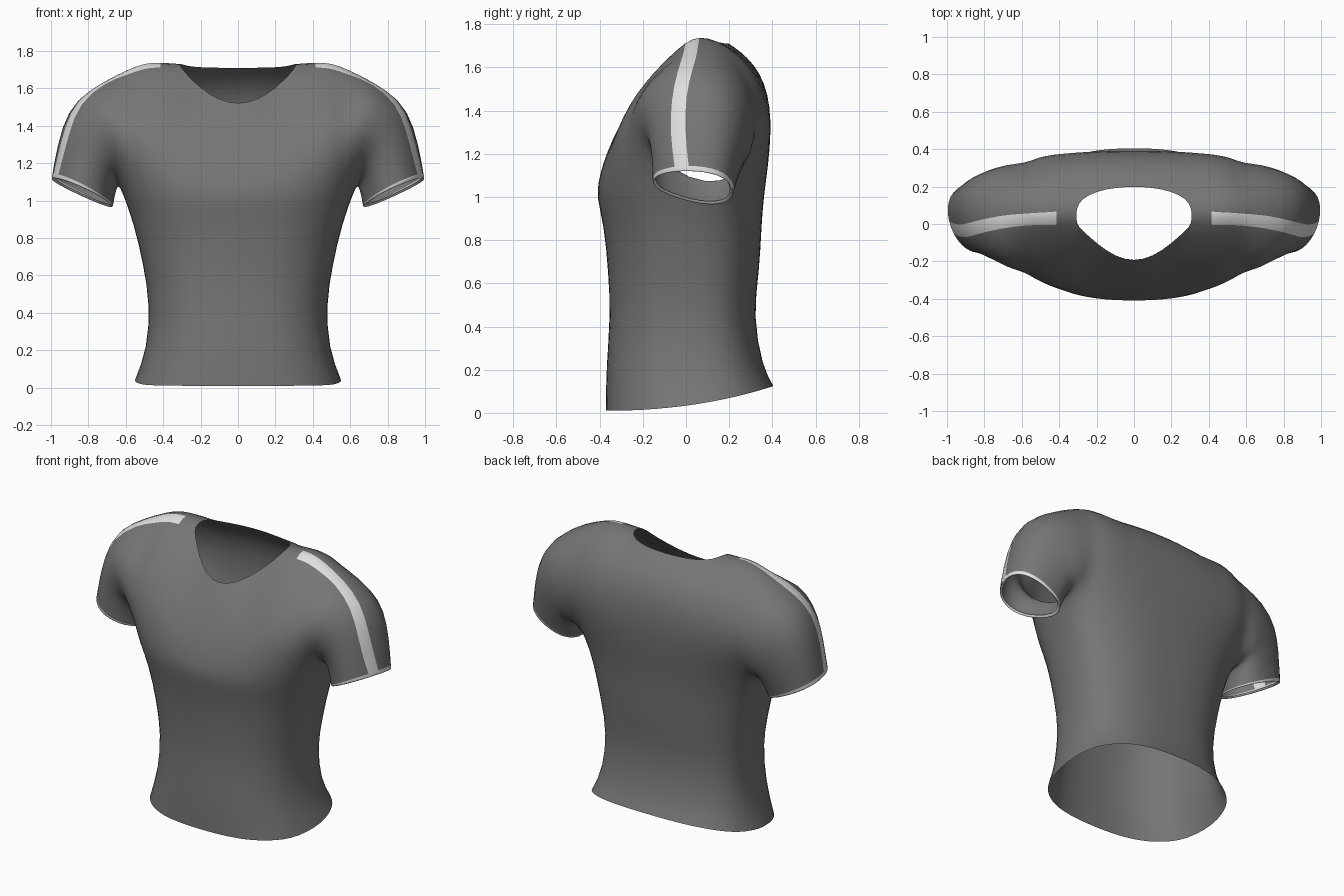
import bpy, bmesh, math

if "Cube" in bpy.data.objects:
    bpy.data.objects.remove(bpy.data.objects["Cube"])


def make_material(name, value):
    m = bpy.data.materials.new(name)
    m.use_nodes = True
    colour = (value, value, value, 1)
    m.diffuse_color = colour
    m.node_tree.nodes["Principled BSDF"].inputs["Base Color"].default_value = colour
    return m


CLOTH, TRIM = 0, 1
STEPS = 8            # points up each side of the yoke and sleeve
ARMPIT_WIDTH = 0.62
SKEW = 0.045         # how far the sleeve crown sits behind its middle
TILT = 0.13          # how much the sleeve drops towards the back
bm = bmesh.new()


def vert(x, y, z):
    return bm.verts.new((x, y, z))


def skin(a, b, colour=CLOTH):
    """Quads between two rows of vertices."""
    for i in range(len(a) - 1):
        face = bm.faces.new((a[i], b[i], b[i + 1], a[i + 1]))
        face.material_index = colour
        face.smooth = True


# Torso levels: height, half width, front, back
levels = [(0.0, 0.555, -0.372, 0.405), (0.21, 0.487, -0.37, 0.355),
          (0.45, 0.475, -0.35, 0.31), (0.65, 0.508, -0.36, 0.34),
          (0.87, 0.558, -0.38, 0.35)]
chest = (1.0, ARMPIT_WIDTH, -0.415, 0.36)

# Yoke columns: chest x, top x, front edge y and z, back edge y and z
columns = [(0.0, 0.0, -0.20, 1.515, 0.20, 1.71),
           (0.1, 0.1, -0.175, 1.535, 0.195, 1.71),
           (0.2, 0.2, -0.105, 1.60, 0.175, 1.712),
           (0.29, 0.28, -0.03, 1.68, 0.135, 1.72),
           (0.36, 0.31, 0.0, 1.72, 0.085, 1.735),
           (0.45, 0.42, 0.005, 1.728, 0.06, 1.745),
           (0.53, 0.5, 0.005, 1.722, 0.06, 1.738),
           (0.585, 0.58, 0.0, 1.69, 0.055, 1.706)]


def section_y(level, frac, side):
    """Depth of the rounded torso section at a fraction of its width."""
    z, w, front, back = level
    mid = 0.05
    reach = (front if side < 0 else back) - mid
    return mid + reach * (1 - frac ** 2.5) ** 0.4


def torso_point(level, frac, y):
    z = level[0]
    if z == 0:       # hem rises towards the back
        z = 0.01 + 0.2 * max(y + 0.37, 0) ** 2.2
    return vert(level[1] * frac, y, z)


def column(col, side):
    """One vertical line of the shirt: torso part and yoke part."""
    xb, xt, yf, zf, yb, zb = col
    frac = xb / ARMPIT_WIDTH
    torso = [torso_point(l, frac, section_y(l, frac, side)) for l in levels]
    y0 = section_y(chest, frac, side)
    z0 = 1.0 + 0.04 * frac ** 4
    if side < 0:
        y1, z1, power = yf, zf, 1.6 + 0.5 * frac
        swell, crown = 0.16 * frac ** 3, 0
    else:
        y1, z1, power = yb, zb, 7
        swell, crown = 0.035 + 0.13 * frac ** 3, 0.045 * frac ** 2
    yoke = []
    for j in range(STEPS):
        t = j / (STEPS - 1)
        s = t if side < 0 else 1 - (1 - t) ** 1.6
        d = s ** power
        y = y0 + (y1 - y0) * d + side * swell * math.sin(math.pi * s)
        z = z0 + (z1 - z0) * s + crown * 4 * d * (1 - d)
        yoke.append(vert(xb + (xt - xb) * s, y, z))
    return torso, yoke


fronts = [column(c, -1) for c in columns]
backs = [column(c, 1) for c in columns]
for panel in (fronts, backs):
    for (ta, ya), (tb, yb) in zip(panel, panel[1:]):
        skin(ta + ya, tb + yb)

# Shoulder strip from the neck opening to the armhole
for i in range(4, len(columns) - 1):
    f, b = fronts[i][1][-1], backs[i][1][-1]
    f2, b2 = fronts[i + 1][1][-1], backs[i + 1][1][-1]
    skin([f, b], [f2, b2], TRIM if i > 4 else CLOTH)

# Side panels under the arm
under = []
for y_off in (-0.05, 0.06):
    torso = [torso_point(l, 0.995, 0.04 + y_off) for l in levels]
    under.append((torso, vert(ARMPIT_WIDTH, 0.04 + y_off, 1.05)))
strips = [fronts[-1][0] + [fronts[-1][1][0]]]
strips += [t + [u] for t, u in under]
strips += [backs[-1][0] + [backs[-1][1][0]]]
for a, b in zip(strips, strips[1:]):
    skin(a, b)

# Sleeve rings: outer x, z, inner x, z, front, back, stripe centre
rings = [(0.71, 1.65, 0.635, 1.07, -0.24, 0.325, 0.015),
         (0.87, 1.555, 0.64, 1.065, -0.19, 0.295, -0.015),
         (0.945, 1.41, 0.648, 1.04, -0.165, 0.27, -0.03),
         (0.985, 1.22, 0.656, 0.995, -0.157, 0.235, -0.02),
         (0.998, 1.137, 0.66, 0.975, -0.157, 0.222, -0.01),
         (1.003, 1.118, 0.662, 0.965, -0.155, 0.22, -0.01),
         (0.985, 1.13, 0.675, 0.985, -0.142, 0.205, -0.01)]


def sleeve_ring(ring):
    xo, zo, xi, zi, front, back, stripe = ring
    mid, r = (front + back) / 2, (back - front) / 2
    low = math.radians(132)
    edges = [math.asin((stripe + d - mid - SKEW) / r) for d in (-0.028, 0.028)]
    angles = [-low + (edges[0] + low) * j / (STEPS - 1) for j in range(STEPS)]
    angles += [edges[1] + (low - edges[1]) * j / (STEPS - 1) for j in range(STEPS)]
    angles += [math.radians(164), math.radians(196)]
    loop = []
    for a in angles:
        u = (1 + math.cos(a)) / 2
        y = r * math.sin(a) + SKEW * math.cos(a) ** 2
        loop.append(vert(xi + (xo - xi) * u, mid + y, zi + (zo - zi) * u - TILT * y))
    return loop


loop = fronts[-1][1] + backs[-1][1][::-1] + [under[1][1], under[0][1]]
for k, ring in enumerate(rings):
    nxt = sleeve_ring(ring)
    hem = k >= len(rings) - 2
    n = len(loop)
    for i in range(n):
        j = (i + 1) % n
        striped = i == STEPS - 1
        skin([loop[i], loop[j]], [nxt[i], nxt[j]], TRIM if hem or striped else CLOTH)
    loop = nxt

# Consistent outward normals
bmesh.ops.recalc_face_normals(bm, faces=bm.faces)
bm.normal_update()
chest_face = min(bm.faces, key=lambda f: f.calc_center_median().y)
if chest_face.normal.y > 0:
    bmesh.ops.reverse_faces(bm, faces=bm.faces)

mesh = bpy.data.meshes.new("shirt")
bm.to_mesh(mesh)
bm.free()
shirt = bpy.data.objects.new("shirt", mesh)
bpy.context.collection.objects.link(shirt)
mesh.materials.append(make_material("charcoal cloth", 0.18))
mesh.materials.append(make_material("pale trim", 0.75))

# Mirror to the other half and soften
mirror = shirt.modifiers.new("mirror", "MIRROR")
mirror.use_clip = True
mirror.merge_threshold = 0.002
soft = shirt.modifiers.new("soften", "SUBSURF")
soft.levels = soft.render_levels = 1
